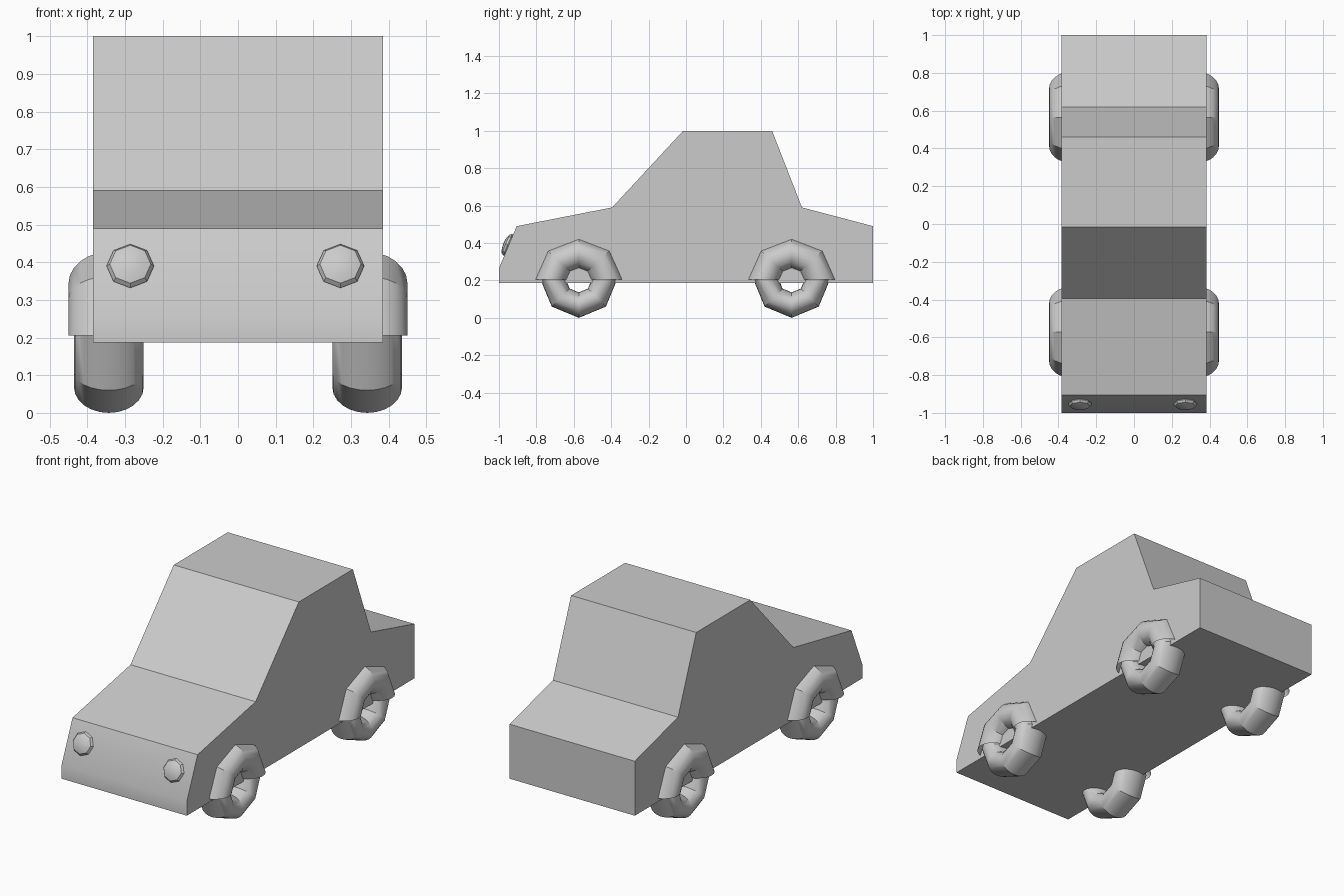
import bpy, bmesh
from math import sin, cos, pi, radians
from mathutils import Matrix

if "Cube" in bpy.data.objects:
    bpy.data.objects.remove(bpy.data.objects["Cube"])


def finish(name, bm):
    bmesh.ops.recalc_face_normals(bm, faces=bm.faces)
    mesh = bpy.data.meshes.new(name)
    bm.to_mesh(mesh)
    bm.free()
    ob = bpy.data.objects.new(name, mesh)
    bpy.context.collection.objects.link(ob)
    bpy.ops.object.select_all(action='DESELECT')
    ob.select_set(True)
    bpy.context.view_layer.objects.active = ob
    bpy.ops.object.shade_smooth_by_angle(angle=radians(30))
    return ob


def ring(name, centre, major, minor, half_width, segs=8, arc=2 * pi, z_scale=1.0, sides=24):
    """Torus around the x axis; an arc under a full turn stays open."""
    closed = arc > 6.28
    bm = bmesh.new()
    loops = []
    for i in range(segs if closed else segs + 1):
        a = arc * i / segs
        loop = []
        for j in range(sides):
            b = 2 * pi * j / sides
            r = major + minor * cos(b)
            loop.append(bm.verts.new((centre[0] + half_width * sin(b),
                                      centre[1] + r * cos(a),
                                      centre[2] + r * sin(a) * z_scale)))
        loops.append(loop)
    for i in range(segs):
        p, q = loops[i], loops[(i + 1) % len(loops)]
        for j in range(sides):
            k = (j + 1) % sides
            bm.faces.new((p[j], p[k], q[k], q[j]))
    return finish(name, bm)


# Body: side profile (y, z) extruded across the width
profile = [(-1, .187), (-1, .265), (-.905, .49), (-.395, .59), (-.015, 1.0),
           (.46, 1.0), (.62, .59), (1, .49), (1, .187)]
bm = bmesh.new()
face = bm.faces.new([bm.verts.new((-.385, y, z)) for y, z in profile])
ext = bmesh.ops.extrude_face_region(bm, geom=[face], use_keep_orig=True)
bmesh.ops.translate(bm, vec=(.77, 0, 0),
                    verts=[g for g in ext['geom'] if isinstance(g, bmesh.types.BMVert)])
finish("body", bm)

# Tyres and half-ring fenders
for side, s in (("left", -1), ("right", 1)):
    for end, y in (("front", -.573), ("rear", .565)):
        ring(f"{end}_{side}_tyre", (s * .343, y, .205), .137, .068, .0925)
        ring(f"{end}_{side}_fender", (s * .343, y, .205), .149, .09, .107,
             segs=4, arc=pi, z_scale=.93)

# Headlights: flattened faceted spheres lying on the sloped nose
for side, x in (("left", -.286), ("right", .272)):
    bm = bmesh.new()
    m = (Matrix.Translation((x, -.953, .39)) @ Matrix.Rotation(radians(90 - 22.5), 4, 'X')
         @ Matrix.Diagonal((.063, .063, .025, 1)))
    bmesh.ops.create_uvsphere(bm, u_segments=8, v_segments=6, radius=1, matrix=m)
    finish(f"{side}_headlight", bm)
